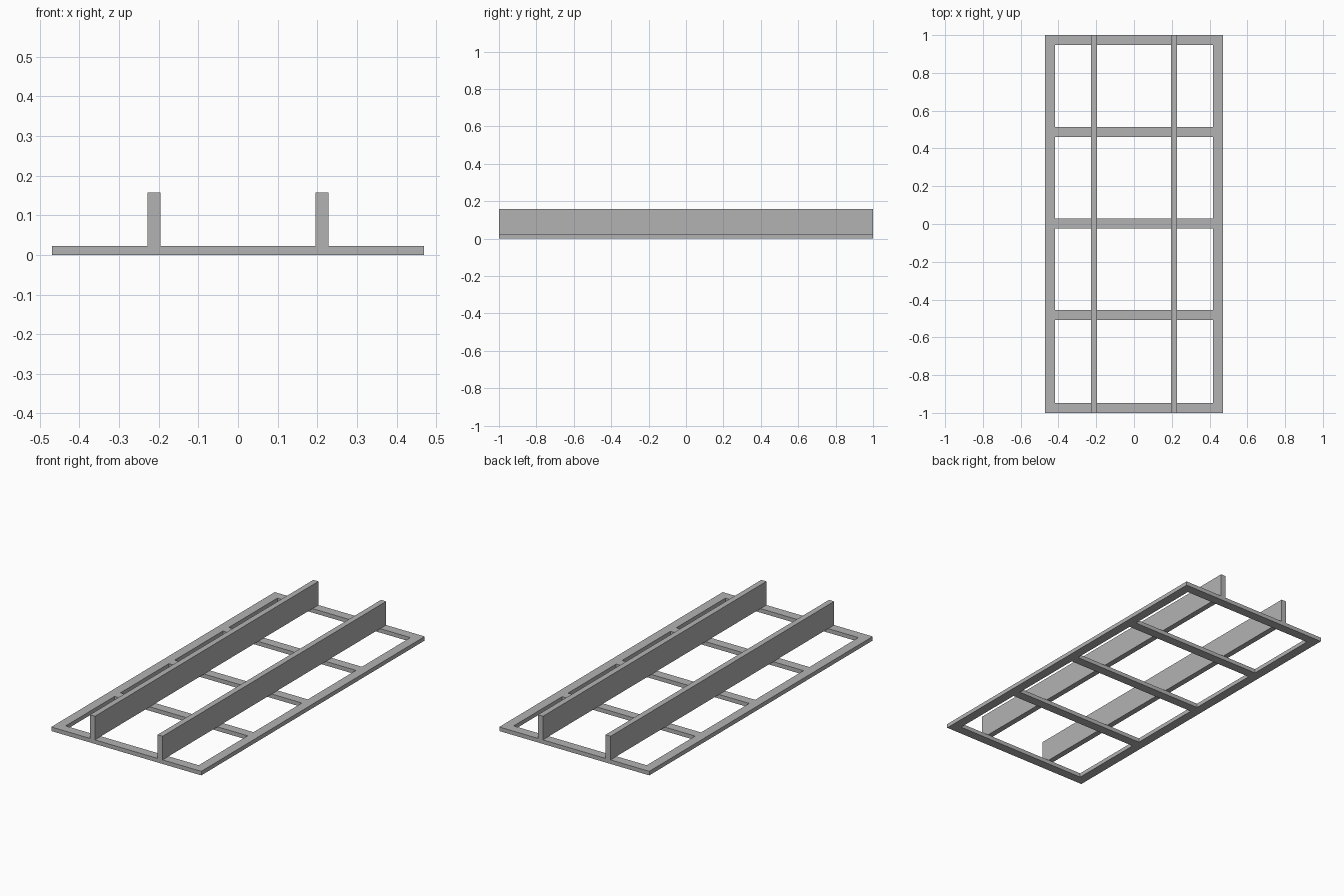
import bpy

cube = bpy.data.objects.get("Cube")
if cube:
    bpy.data.objects.remove(cube, do_unlink=True)

# Plain grey used on every part
grey = bpy.data.materials.new("plain_grey")
grey.use_nodes = True
colour = (0.45, 0.45, 0.45, 1)
grey.diffuse_color = colour
grey.node_tree.nodes["Principled BSDF"].inputs["Base Color"].default_value = colour


def box(name, x, y, z):
    """Add a box spanning the given (low, high) ranges."""
    spans = (x, y, z)
    bpy.ops.mesh.primitive_cube_add(size=1, location=[(a + b) / 2 for a, b in spans])
    obj = bpy.context.object
    obj.name = name
    obj.scale = [b - a for a, b in spans]
    bpy.ops.object.transform_apply(location=False, rotation=False, scale=True)
    obj.data.materials.append(grey)


HALF_WIDTH, BAR, THICK, TOP = 0.47, 0.053, 0.023, 0.157
INNER = HALF_WIDTH - BAR

# Long sides of the flat frame, and the upright rails standing on it
for side, s in (("left", 1), ("right", -1)):
    box(side + "_frame_side", sorted((s * INNER, s * HALF_WIDTH)), (-1, 1), (0, THICK))
    box(side + "_rail", sorted((s * 0.196, s * 0.228)), (-1, 1), (THICK, TOP))

# End bars and evenly spaced crossbars between the sides
bars = {
    "front_bar": -1 + BAR / 2,
    "front_crossbar": -0.483,
    "middle_crossbar": 0.003,
    "back_crossbar": 0.487,
    "back_bar": 1 - BAR / 2,
}
for name, y in bars.items():
    box(name, (-INNER, INNER), (y - BAR / 2, y + BAR / 2), (0, THICK))
